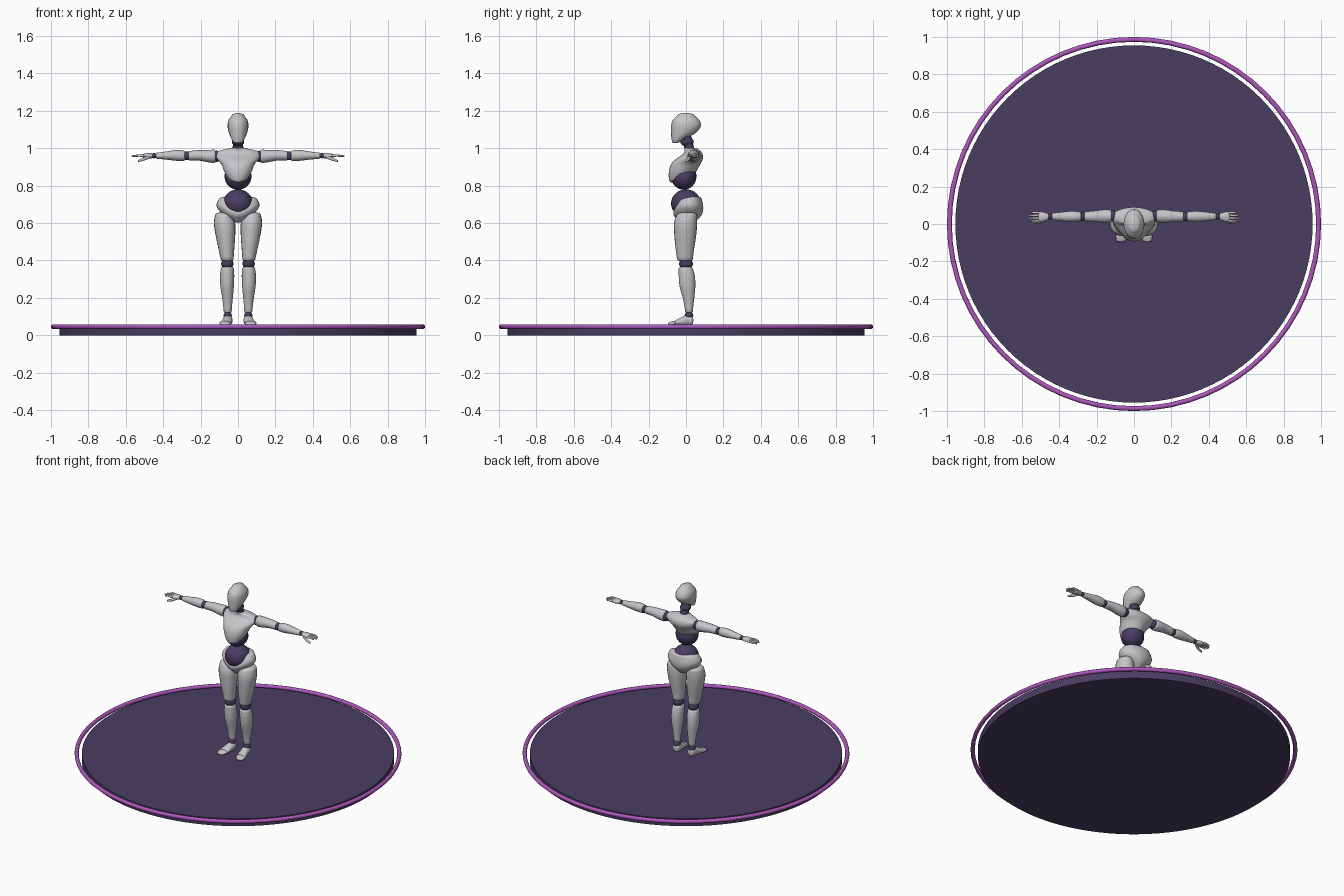
import bpy, bmesh, math
from mathutils import Vector

if "Cube" in bpy.data.objects:
    bpy.data.objects.remove(bpy.data.objects["Cube"], do_unlink=True)


def material(name, rgb):
    m = bpy.data.materials.new(name)
    m.use_nodes = True
    m.diffuse_color = (*rgb, 1)
    m.node_tree.nodes["Principled BSDF"].inputs["Base Color"].default_value = (*rgb, 1)
    return m


SHELL = material("light grey shell", (0.56, 0.56, 0.58))
DARK = material("dark purple", (0.065, 0.047, 0.12))
RIM = material("bright violet", (0.42, 0.095, 0.5))


def finish(name, mat, angle=50):
    ob = bpy.context.object
    ob.name = ob.data.name = name
    ob.data.materials.append(mat)
    bpy.ops.object.shade_smooth_by_angle(angle=math.radians(angle))
    return ob


def ball(name, mat, centre, size):
    bpy.ops.mesh.primitive_uv_sphere_add(segments=24, ring_count=16, location=centre)
    bpy.context.object.scale = size
    bpy.ops.object.transform_apply(location=False, rotation=False)
    return finish(name, mat)


def spline(a, b, c, d, t):
    return 0.5 * (2 * b + (c - a) * t + (2 * a - 5 * b + 4 * c - d) * t * t
                  + (3 * b - a - 3 * c + d) * t ** 3)


def loft(name, mat, rings, axis="z", dome=0.4, side=1, sides=20, steps=3, warp=None):
    """Skin oval rings (x, y, z, radius, radius) along an axis, with domed ends."""
    path = []
    last = len(rings) - 1
    for i in range(last):
        four = [rings[max(0, min(last, i + k))] for k in (-1, 0, 1, 2)]
        path += [[spline(*v, s / steps) for v in zip(*four)] for s in range(steps)]
    path.append(list(rings[-1]))

    # rounded ends
    def cap(end, inner):
        way = (Vector(end[:3]) - Vector(inner[:3])).normalized()
        out = []
        for turn in (30, 58, 80):
            a = math.radians(turn)
            p = Vector(end[:3]) + way * (min(end[3:]) * dome * math.sin(a))
            out.append([*p, end[3] * math.cos(a), end[4] * math.cos(a)])
        return out
    path = cap(path[0], path[1])[::-1] + path + cap(path[-1], path[-2])

    bm = bmesh.new()
    loops = []
    for x, y, z, ra, rb in path:
        loop = []
        for k in range(sides):
            a = math.tau * k / sides
            u, v = ra * math.cos(a), rb * math.sin(a)
            off = {"x": (0, u, v), "y": (u, 0, v), "z": (u, v, 0)}[axis]
            p = Vector((x, y, z)) + Vector(off)
            if warp:
                p = warp(p)
            p.x *= side
            loop.append(bm.verts.new(p))
        loops.append(loop)
    for a, b in zip(loops, loops[1:]):
        for k in range(sides):
            n = (k + 1) % sides
            bm.faces.new((a[k], a[n], b[n], b[k]))
    bm.faces.new(loops[0])
    bm.faces.new(loops[-1])
    bmesh.ops.recalc_face_normals(bm, faces=bm.faces)
    me = bpy.data.meshes.new(name)
    bm.to_mesh(me)
    bm.free()
    ob = bpy.data.objects.new(name, me)
    bpy.context.collection.objects.link(ob)
    bpy.ops.object.select_all(action="DESELECT")
    ob.select_set(True)
    bpy.context.view_layer.objects.active = ob
    return finish(name, mat)


# Round stand with its floating rim
bpy.ops.mesh.primitive_cylinder_add(vertices=96, radius=0.955, depth=0.05, location=(0, 0, 0.025))
finish("stand_disc", DARK, 30)
bpy.ops.mesh.primitive_torus_add(major_segments=64, minor_segments=12, major_radius=0.987,
                                 minor_radius=0.013, location=(0, 0, 0.046))
finish("stand_rim", RIM)

# Head and neck
loft("head", SHELL, [
    (0, -.052, 1.035, .027, .022), (0, -.036, 1.055, .038, .042),
    (0, -.012, 1.085, .05, .068), (0, 0, 1.12, .056, .08),
    (0, 0, 1.15, .051, .071), (0, 0, 1.173, .035, .048)], dome=.45)
loft("neck", DARK, [
    (0, .025, .97, .036, .032), (0, .015, 1.01, .028, .026), (0, .0, 1.06, .03, .03)])
ball("neck_joint", DARK, (0, .005, 1.035), (.033, .036, .025))


# Chest, its lower edge reaching furthest down at the front centre
def chest_warp(p):
    low = max(0, min(1, (.93 - p.z) / .08))
    p.z -= low * (.25 * -p.y + .2 * (abs(p.x) * -1 + .03))
    return p


loft("chest", SHELL, [
    (0, -.022, .85, .06, .066), (0, -.016, .88, .077, .077),
    (0, -.002, .915, .09, .08), (0, .02, .945, .114, .07),
    (0, .036, .97, .122, .052), (0, .034, .987, .1, .042),
    (0, .025, .998, .05, .035)], dome=.25, sides=28, warp=chest_warp)

# Two dark balls meeting at the waist
ball("upper_waist", DARK, (0, -.012, .85), (.072, .068, .072))
ball("lower_waist", DARK, (0, 0, .705), (.08, .08, .075))


# Pelvis, its top edge dipping at the front centre
def pelvis_warp(p):
    high = max(0, min(1, (p.z - .63) / .08))
    front = max(0, min(1, (.03 - p.y) / .09))
    p.z -= .05 * high * front * max(0, 1 - abs(p.x) / .11)
    return p


loft("pelvis", SHELL, [
    (0, .005, .605, .022, .04), (0, .008, .63, .058, .066),
    (0, .012, .66, .095, .078), (0, .012, .69, .114, .08),
    (0, .013, .715, .11, .074), (0, .016, .735, .097, .066)],
    dome=.15, sides=28, warp=pelvis_warp)

for label, s in (("left", 1), ("right", -1)):
    # Leg
    loft(label + "_thigh", SHELL, [
        (.077, .004, .645, .045, .054), (.072, -.002, .6, .057, .062),
        (.067, -.004, .53, .052, .058), (.062, -.006, .46, .042, .049),
        (.058, -.006, .405, .034, .042)], dome=.3, side=s)
    ball(label + "_knee", DARK, (s * .057, 0, .383), (.033, .037, .03))
    loft(label + "_shin", SHELL, [
        (.057, -.002, .36, .034, .037), (.058, .004, .32, .038, .043),
        (.058, .008, .26, .036, .042), (.056, .014, .19, .027, .029),
        (.055, .016, .125, .021, .02)], dome=.3, side=s)
    ball(label + "_ankle", DARK, (s * .055, .016, .105), (.022, .023, .022))
    loft(label + "_foot", SHELL, [
        (.055, .03, .08, .023, .028), (.055, .008, .08, .026, .03),
        (.06, -.03, .072, .028, .022), (.066, -.057, .065, .032, .015)],
        "y", dome=.4, side=s)
    loft(label + "_toes", SHELL, [
        (.067, -.064, .064, .032, .013), (.07, -.088, .061, .025, .01)],
        "y", dome=.8, side=s)

    # Arm
    ball(label + "_shoulder_joint", DARK, (s * .115, .042, .957), (.03, .03, .03))
    loft(label + "_upper_arm", SHELL, [
        (.127, .042, .957, .034, .036), (.16, .042, .958, .035, .033),
        (.21, .041, .962, .03, .028), (.26, .04, .96, .026, .025)], "x", side=s)
    ball(label + "_elbow", DARK, (s * .275, .04, .96), (.022, .025, .024))
    loft(label + "_forearm", SHELL, [
        (.29, .04, .96, .026, .028), (.33, .04, .962, .029, .029),
        (.38, .04, .961, .025, .022), (.435, .04, .96, .018, .016)], "x", side=s)
    ball(label + "_wrist", DARK, (s * .449, .04, .96), (.015, .016, .014))
    loft(label + "_palm", SHELL, [
        (.46, .039, .96, .017, .014), (.485, .039, .96, .026, .014),
        (.508, .039, .959, .027, .01)], "x", side=s)

    # Fingers run across the palm, the outer ones shorter
    for i, finger in enumerate(("index", "middle", "ring", "little")):
        y = .016 + i * .015
        tip = (.552, .564, .558, .545)[i]
        loft(f"{label}_{finger}_finger", SHELL, [
            (.508, y, .96, .007, .007), (.53, y, .961, .0065, .0065),
            (tip, y, .958, .005, .005)], "x", dome=1, side=s, sides=10)
    loft(label + "_thumb", SHELL, [
        (.475, .025, .955, .01, .01), (.5, .012, .943, .009, .009),
        (.53, .008, .933, .006, .006)], "x", dome=1, side=s, sides=10)
